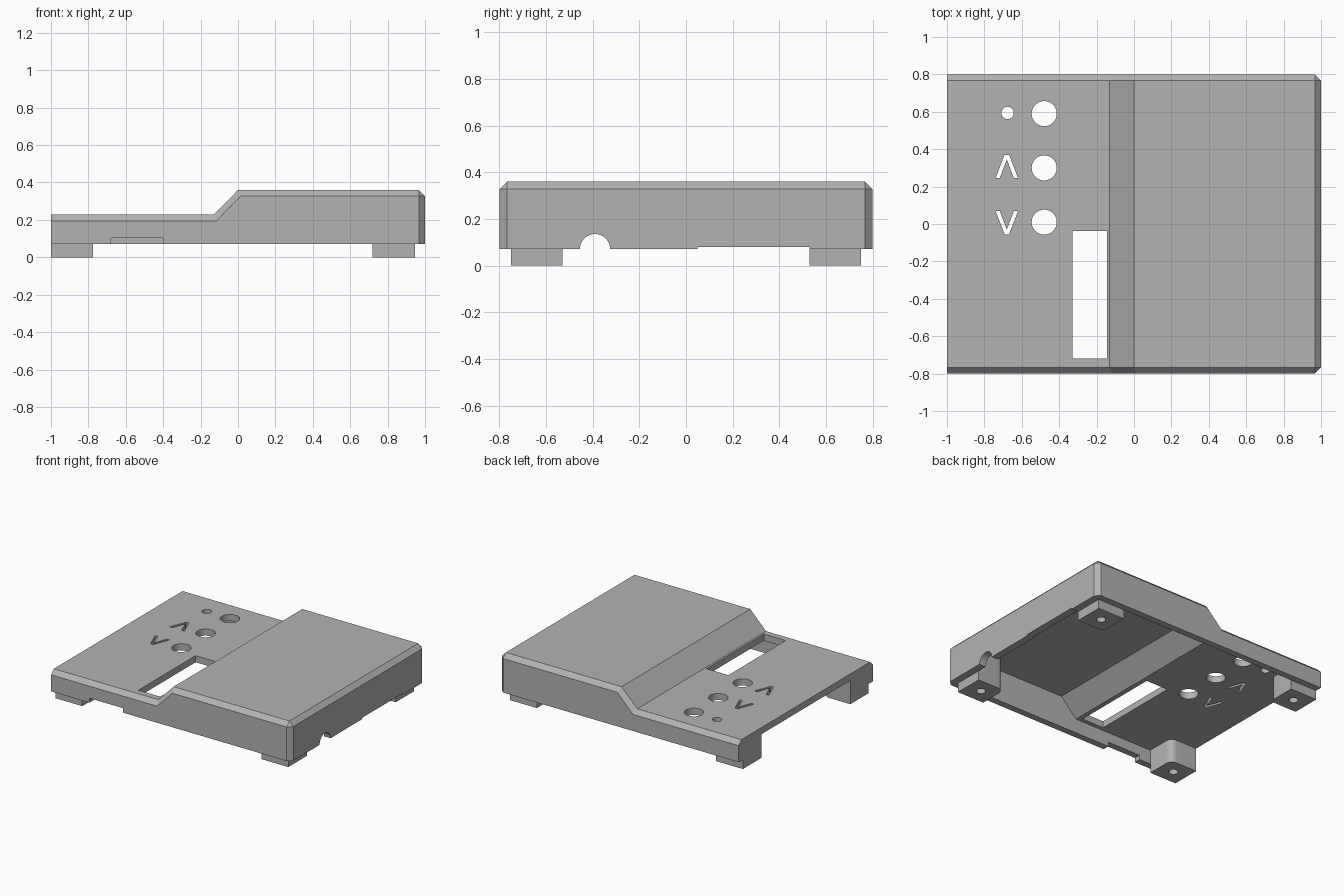
import bpy, bmesh
from math import cos, sin, pi

cube = bpy.data.objects.get("Cube")
if cube:
    bpy.data.objects.remove(cube, do_unlink=True)

grey = bpy.data.materials.new("plain grey")
grey.use_nodes = True
COLOUR = (0.45, 0.45, 0.45, 1)
grey.diffuse_color = COLOUR
grey.node_tree.nodes["Principled BSDF"].inputs["Base Color"].default_value = COLOUR

# Which world axes a profile's two coordinates and its depth go to
ORDER = {"x": (2, 0, 1), "y": (0, 2, 1), "z": (0, 1, 2)}


def prism(bm, profile, axis, low, high):
    """Extrude a closed profile along an axis."""
    def place(p, d):
        return [(p[0], p[1], d)[i] for i in ORDER[axis]]
    a = [bm.verts.new(place(p, low)) for p in profile]
    b = [bm.verts.new(place(p, high)) for p in profile]
    n = len(profile)
    faces = [bm.faces.new(a), bm.faces.new(b)]
    for i in range(n):
        j = (i + 1) % n
        faces.append(bm.faces.new((a[i], a[j], b[j], b[i])))
    bmesh.ops.recalc_face_normals(bm, faces=faces)


def rect(x0, y0, x1, y1):
    return [(x0, y0), (x1, y0), (x1, y1), (x0, y1)]


def circle(x, y, r, n=40):
    return [(x + r * cos(2 * pi * i / n), y + r * sin(2 * pi * i / n)) for i in range(n)]


def make(name, bm):
    mesh = bpy.data.meshes.new(name)
    bm.to_mesh(mesh)
    bm.free()
    mesh.materials.append(grey)
    ob = bpy.data.objects.new(name, mesh)
    bpy.context.collection.objects.link(ob)
    return ob


def activate(ob):
    bpy.ops.object.select_all(action="DESELECT")
    ob.select_set(True)
    bpy.context.view_layer.objects.active = ob


def cut(ob, bm):
    """Subtract a temporary cutter from an object."""
    cutter = make("cutter", bm)
    cutter.hide_render = True
    mod = ob.modifiers.new("cut", "BOOLEAN")
    mod.operation = "DIFFERENCE"
    mod.solver = "EXACT"
    mod.object = cutter
    activate(ob)
    bpy.ops.object.modifier_apply(modifier=mod.name)
    bpy.data.objects.remove(cutter, do_unlink=True)


def smooth(ob):
    activate(ob)
    bpy.ops.object.shade_smooth_by_angle(angle=0.5)


BOTTOM, LOW, HIGH = 0.07, 0.228, 0.36
WALL, CHAMFER = 0.05, 0.033

# Stepped outer body with chamfered top and closed-end edges
bm = bmesh.new()
prism(bm, [(-1, BOTTOM), (-1, LOW), (-0.13, LOW), (0, HIGH), (1, HIGH), (1, BOTTOM)],
      "y", -0.8, 0.8)
edges = []
for e in bm.edges:
    p, q = (v.co for v in e.verts)
    along_side = abs(p.y - q.y) < 0.01 and min(p.z, q.z) > 0.1
    at_end = min(p.x, q.x) > 0.99 and max(p.z, q.z) > 0.1
    if along_side or at_end:
        edges.append(e)
bmesh.ops.bevel(bm, geom=edges, offset=CHAMFER, segments=1, affect="EDGES")
shell = make("cover_shell", bm)

# Hollow inside, open below and at one end
bm = bmesh.new()
prism(bm, [(-1.2, -0.1), (-1.2, LOW - WALL), (-0.11, LOW - WALL), (0.02, HIGH - WALL),
           (0.945, HIGH - WALL), (0.945, -0.1)], "y", -0.75, 0.75)
cut(shell, bm)

# Button holes, indicator hole, display slot, arrows and cable notches
bm = bmesh.new()
for y in (0.01, 0.30, 0.59):
    prism(bm, circle(-0.48, y, 0.067), "z", 0.12, 0.5)
prism(bm, circle(-0.676, 0.594, 0.033), "z", 0.12, 0.5)
prism(bm, rect(-0.328, -0.72, -0.145, -0.037), "z", 0.12, 0.5)
arrow = [(-0.06, -0.062), (-0.012, 0.063), (0.012, 0.063), (0.06, -0.062),
         (0.038, -0.062), (0, 0.038), (-0.038, -0.062)]
for y, side in ((0.307, 1), (0.008, -1)):
    prism(bm, [(-0.68 + u, y + side * v) for u, v in arrow], "z", 0.12, 0.5)
prism(bm, circle(-0.39, BOTTOM, 0.065), "x", 0.9, 1.1)
prism(bm, rect(0.05, 0, 0.53, 0.08), "x", 0.9, 1.1)
prism(bm, rect(-0.68, 0, -0.4, 0.104), "y", -0.9, -0.7)
cut(shell, bm)
smooth(shell)

# Corner screw posts with a rounded inner corner and a blind hole
R = 0.05
for end, x_out, x_in, top in (("open", -1, -0.775, LOW - WALL), ("closed", 0.945, 0.72, HIGH - WALL)):
    for side, s in (("front", -1), ("back", 1)):
        d = 1 if x_in > x_out else -1
        corner = [(x_in - d * R * (1 - cos(t * pi / 16)), s * (0.53 + R * (1 - sin(t * pi / 16))))
                  for t in range(9)]
        bm = bmesh.new()
        prism(bm, [(x_out, s * 0.75), (x_in, s * 0.75)] + corner + [(x_out, s * 0.53)],
              "z", 0, top)
        post = make(f"{end}_end_{side}_post", bm)
        bm = bmesh.new()
        prism(bm, circle((x_out + x_in) / 2, s * 0.64, 0.033, 24), "z", -0.1, top - 0.03)
        cut(post, bm)
        smooth(post)
